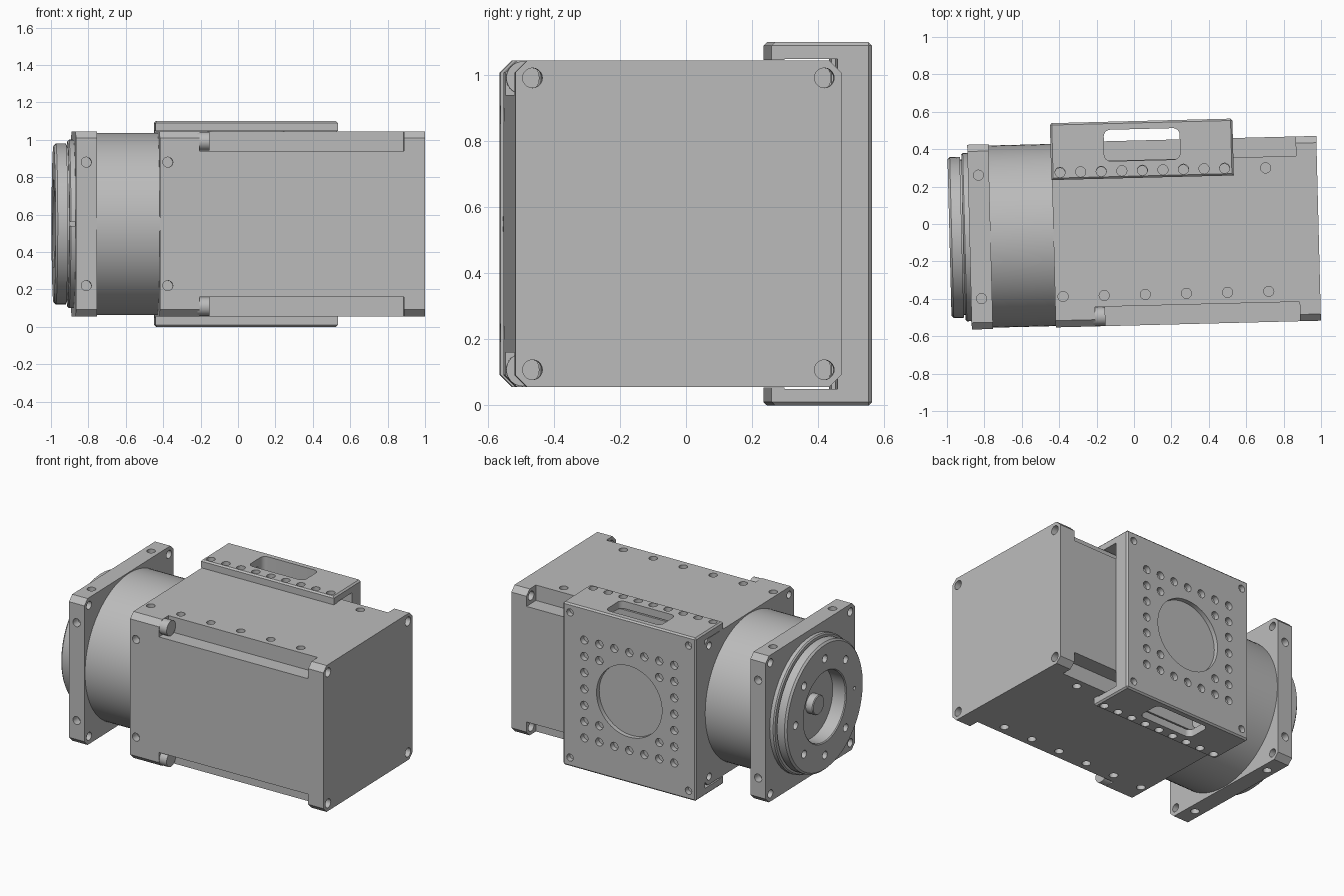
import bpy, bmesh, math
from mathutils import Matrix, Vector

cube = bpy.data.objects.get("Cube")
if cube:
    bpy.data.objects.remove(cube, do_unlink=True)

TURN = math.radians(1.45)      # whole assembly is turned slightly about z
CY, CZ, HALF = -0.048, 0.55, 0.494   # drive axis and half width of the square section
PITCH, EDGE, CORNER = 0.11, 0.33, 0.442
BODY0, BODY1 = -0.432, 0.986
MID = 0.052                    # bracket centre along the axis

grey = bpy.data.materials.new("machined grey")
grey.use_nodes = True
COLOUR = (0.5, 0.5, 0.5, 1)
grey.diffuse_color = COLOUR
grey.node_tree.nodes["Principled BSDF"].inputs["Base Color"].default_value = COLOUR


def cylinder(bm, p0, p1, r, seg=20):
    a, b = Vector(p0), Vector(p1)
    d = b - a
    m = Matrix.Translation((a + b) / 2) @ d.to_track_quat('Z', 'Y').to_matrix().to_4x4()
    bmesh.ops.create_cone(bm, cap_ends=True, segments=seg, radius1=r, radius2=r,
                          depth=d.length, matrix=m)


def hole(bm, p, inward, depth, r=0.027):
    """Drill cutter that starts just outside the surface point p."""
    p, n = Vector(p), Vector(inward)
    cylinder(bm, p - n * 0.02, p + n * depth, r)


def box(bm, lo, hi):
    lo, hi = Vector(lo), Vector(hi)
    m = Matrix.Translation((lo + hi) / 2) @ Matrix.Diagonal((*(hi - lo), 1))
    return bmesh.ops.create_cube(bm, size=1, matrix=m)["verts"]


def prism(bm, profile, x0, x1):
    """Extrude a (y, z) outline along x."""
    face = bm.faces.new([bm.verts.new((x0, y, z)) for y, z in profile])
    new = bmesh.ops.extrude_face_region(bm, geom=[face])["geom"]
    bmesh.ops.translate(bm, vec=(x1 - x0, 0, 0),
                        verts=[v for v in new if isinstance(v, bmesh.types.BMVert)])


def lathe(bm, profile, seg=72):
    """Spin an (x, radius) outline about the drive axis."""
    verts = [bm.verts.new((x, CY + r, CZ)) for x, r in profile]
    edges = [bm.edges.new(pair) for pair in zip(verts, verts[1:])]
    bmesh.ops.spin(bm, geom=verts + edges, cent=(0, CY, CZ), axis=(1, 0, 0),
                   angle=math.tau, steps=seg, use_duplicate=False)
    bmesh.ops.remove_doubles(bm, verts=bm.verts, dist=1e-5)


def make(name, bm, cutters=(), bevel=0):
    bmesh.ops.recalc_face_normals(bm, faces=bm.faces)
    mesh = bpy.data.meshes.new(name)
    bm.to_mesh(mesh)
    bm.free()
    ob = bpy.data.objects.new(name, mesh)
    bpy.context.collection.objects.link(ob)
    ob.rotation_euler.z = TURN
    mesh.materials.append(grey)
    bpy.ops.object.select_all(action='DESELECT')
    ob.select_set(True)
    bpy.context.view_layer.objects.active = ob
    if bevel:
        mod = ob.modifiers.new("edge chamfer", 'BEVEL')
        mod.width, mod.segments = bevel, 1
        bpy.ops.object.modifier_apply(modifier=mod.name)
    for i, cut in enumerate(cutters):
        helper = make(name + "_cutter", cut)
        helper.hide_render = True
        bpy.ops.object.select_all(action='DESELECT')
        ob.select_set(True)
        bpy.context.view_layer.objects.active = ob
        mod = ob.modifiers.new("cut", 'BOOLEAN')
        mod.operation, mod.solver, mod.object = 'DIFFERENCE', 'EXACT', helper
        bpy.ops.object.modifier_apply(modifier=mod.name)
        bpy.data.objects.remove(helper, do_unlink=True)
    bpy.ops.object.shade_smooth_by_angle(angle=math.radians(25))
    return ob


def square(chamfer=0.036):
    """Square section with cut corners."""
    a, b = HALF, HALF - chamfer
    pts = [(a, -b), (a, b), (b, a), (-b, a), (-a, b), (-a, -b), (-b, -a), (b, -a)]
    return [(CY + y, CZ + z) for y, z in pts]


SIGNS = [(sy, sz) for sy in (-1, 1) for sz in (-1, 1)]


def side_holes(bm, x, sides=('y', 'z')):
    """Pairs of holes on the outer sides of the square section."""
    for s, t in SIGNS:
        if 'y' in sides:
            hole(bm, (x, CY + s * HALF, CZ + t * EDGE), (0, -s, 0), 0.055)
        if 'z' in sides:
            hole(bm, (x, CY + t * EDGE, CZ + s * HALF), (0, 0, -s), 0.055)


# Motor body: square block, relieved along its four long edges, drilled
body = bmesh.new()
prism(body, square(), BODY0, BODY1)
relief, drills = bmesh.new(), bmesh.new()
for sy, sz in SIGNS:
    ys = sorted((CY + sy * (HALF - 0.104), CY + sy * 0.6))
    zs = sorted((CZ + sz * (HALF - 0.104), CZ + sz * 0.6))
    box(relief, (-0.22, ys[0], zs[0]), (0.875, ys[1], zs[1]))
    y, z = CY + sy * CORNER, CZ + sz * CORNER
    hole(drills, (BODY1, y, z), (-1, 0, 0), 0.16, 0.03)
    hole(drills, (BODY0, y, z), (1, 0, 0), 0.05, 0.024)
for i in range(6):
    side_holes(drills, -0.389 + 2 * PITCH * i, ('y', 'z') if i == 0 else ('z',))
make("motor_body", body, (relief, drills))

# Bolt heads seated in the edge reliefs
bolts = bmesh.new()
for sy, sz in SIGNS:
    y, z = CY + sy * CORNER, CZ + sz * CORNER
    cylinder(bolts, (-0.23, y, z), (-0.166, y, z), 0.05, 32)
make("bolt_heads", bolts)

# Round gear housing
housing = bmesh.new()
cylinder(housing, (-0.78, CY, CZ), (BODY0 + 0.01, CY, CZ), 0.487, 96)
make("gear_housing", housing)

# Square mounting plate
plate = bmesh.new()
prism(plate, square(), -0.881, -0.768)
drills = bmesh.new()
for sy, sz in SIGNS:
    y, z = CY + sy * CORNER, CZ + sz * CORNER
    cylinder(drills, (-0.92, y, z), (-0.74, y, z), 0.027)
side_holes(drills, -0.825)
make("mounting_plate", plate, (drills,))

# Output flange: stepped ring with a central recess and stub shaft
flange = bmesh.new()
lathe(flange, [(-0.87, 0), (-0.87, 0.45), (-0.906, 0.45), (-0.914, 0.442), (-0.914, 0.415),
               (-0.922, 0.415), (-0.922, 0.43), (-0.976, 0.43), (-0.988, 0.418),
               (-0.988, 0.24), (-0.982, 0.234), (-0.89, 0.234), (-0.89, 0.065),
               (-0.937, 0.065), (-0.942, 0.06), (-0.942, 0)])
drills = bmesh.new()
for i in range(8):
    a = math.tau * i / 8
    r = 0.012 if i == 4 else 0.026       # one place carries a small locating hole
    hole(drills, (-0.988, CY + 0.325 * math.cos(a), CZ + 0.325 * math.sin(a)), (1, 0, 0), 0.05, r)
box(drills, (-0.93, CY - 0.47, CZ - 0.012), (-0.885, CY - 0.435, CZ + 0.012))
make("output_flange", flange, (drills,))

# Channel bracket wrapped round the back of the body
X0, X1, Y0, Y1 = MID - 0.488, MID + 0.488, 0.246, 0.55
half = [(Y1, 0.55), (Y0, 0.55), (Y0, 0.496), (0.285, 0.496), (0.285, 0.5), (0.445, 0.5)]
outline = [(y, CZ + z) for y, z in half] + [(y, CZ - z) for y, z in reversed(half)]
bracket = bmesh.new()
prism(bracket, outline, X0, X1)
bmesh.ops.recalc_face_normals(bracket, faces=bracket.faces)
outer = [e for e in bracket.edges
         if all(v.co.y > 0.5 or abs(v.co.z - CZ) > 0.54 for v in e.verts)]
bmesh.ops.bevel(bracket, geom=outer, offset=0.01, segments=1, affect='EDGES')

# Rounded window through both flanges
window = bmesh.new()
box(window, (-0.15, 0.339, -0.1), (0.256, 0.507, 1.2))
upright = [e for e in window.edges if abs(e.verts[0].co.z - e.verts[1].co.z) > 1]
bmesh.ops.bevel(window, geom=upright, offset=0.035, segments=6, profile=0.5, affect='EDGES')

# Round pocket, hole pattern and flange holes
drills = bmesh.new()
cylinder(drills, (MID, Y1 + 0.05, CZ), (MID, Y1 - 0.03, CZ), 0.24, 64)
for i in range(-3, 4):
    for j in range(-3, 4):
        if max(abs(i), abs(j)) == 3 or (abs(i) == 2 and abs(j) == 2):
            hole(drills, (MID + i * PITCH, Y1, CZ + j * PITCH), (0, -1, 0), 0.035)
for sx, sz in SIGNS:
    hole(drills, (MID + sx * 0.435, Y1, CZ + sz * 0.49), (0, -1, 0), 0.035, 0.024)
for i in range(-4, 5):
    for s in (-1, 1):
        hole(drills, (MID + i * PITCH, 0.286, CZ + s * 0.55), (0, 0, -s), 0.07)
make("channel_bracket", bracket, (window, drills))
